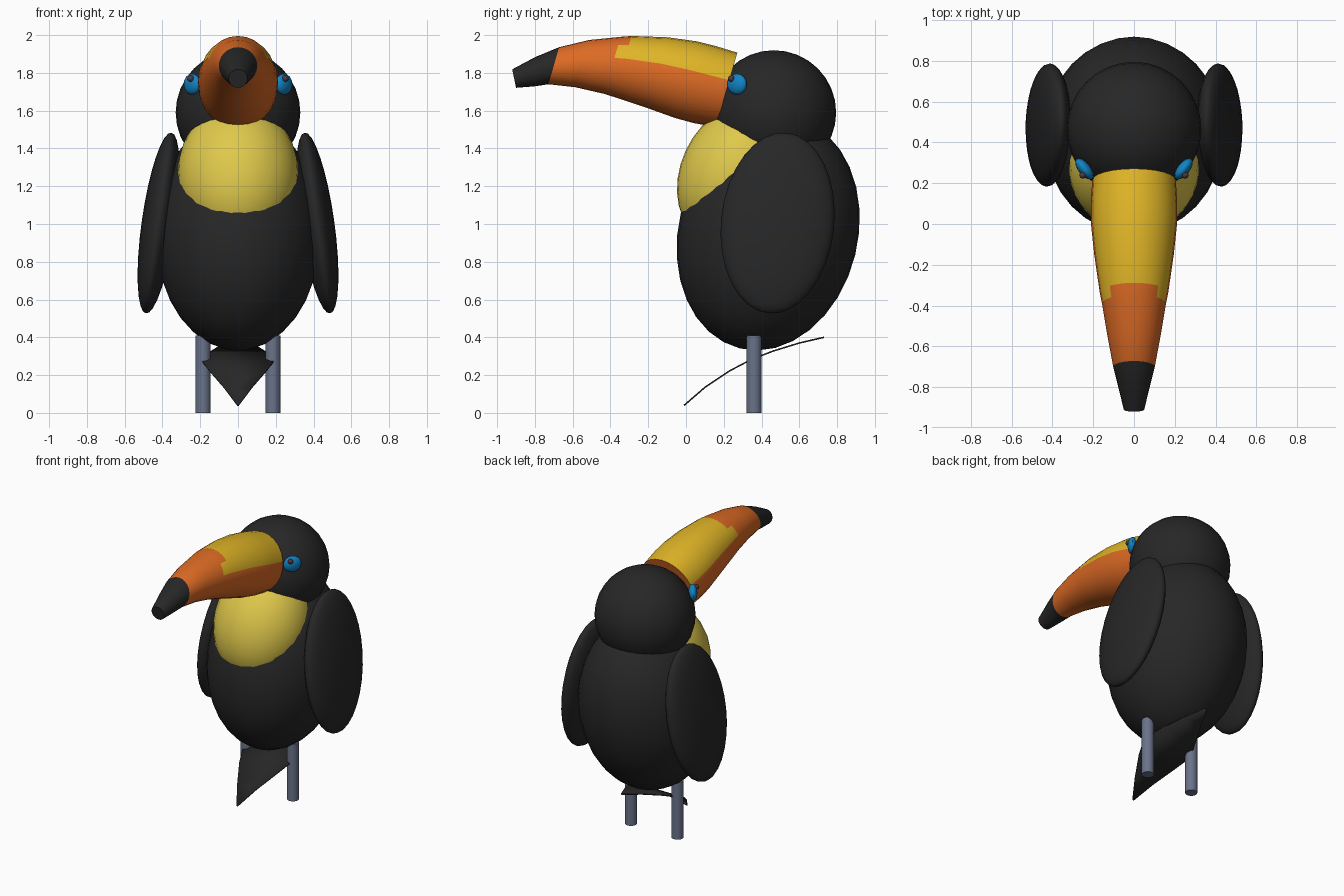
import bpy, bmesh, math
from mathutils import Matrix, Vector, Euler

cube = bpy.data.objects.get("Cube")
if cube:
    bpy.data.objects.remove(cube, do_unlink=True)


def make_material(name, rgb):
    mat = bpy.data.materials.new(name)
    mat.use_nodes = True
    mat.diffuse_color = (*rgb, 1)
    mat.node_tree.nodes["Principled BSDF"].inputs["Base Color"].default_value = (*rgb, 1)
    return mat


black = make_material("feather black", (0.02, 0.02, 0.02))
cream = make_material("chest yellow", (0.74, 0.58, 0.07))
yellow = make_material("beak yellow", (0.74, 0.46, 0.02))
orange = make_material("beak orange", (0.72, 0.145, 0.018))
blue = make_material("eye blue", (0.006, 0.23, 0.56))
pupil = make_material("pupil brown", (0.08, 0.04, 0.05))
slate = make_material("leg slate", (0.14, 0.17, 0.25))


def finish(name, bm, mats, angle=40):
    bmesh.ops.recalc_face_normals(bm, faces=bm.faces)
    mesh = bpy.data.meshes.new(name)
    bm.to_mesh(mesh)
    bm.free()
    for mat in mats:
        mesh.materials.append(mat)
    obj = bpy.data.objects.new(name, mesh)
    bpy.context.collection.objects.link(obj)
    bpy.ops.object.select_all(action="DESELECT")
    obj.select_set(True)
    bpy.context.view_layer.objects.active = obj
    bpy.ops.object.shade_smooth_by_angle(angle=math.radians(angle))
    return obj


def ellipsoid(name, centre, radii, mat, turn=(0, 0, 0), segments=32):
    bm = bmesh.new()
    bmesh.ops.create_uvsphere(bm, u_segments=segments, v_segments=segments // 2, radius=1)
    bm.transform(Matrix.LocRotScale(Vector(centre), Euler(turn), Vector(radii)))
    return finish(name, bm, [mat])


# Body, chest and head
ellipsoid("body", (0, 0.435, 0.95), (0.44, 0.475, 0.627), black, (-0.241, 0, 0))
ellipsoid("chest", (0, 0.28, 1.26), (0.32, 0.31, 0.4), cream, (-0.436, 0, 0))
ellipsoid("head", (0, 0.465, 1.59), (0.33, 0.33, 0.33), black)

# Paired parts
for side, label in ((1, "left"), (-1, "right")):
    ellipsoid(label + "_wing", (side * 0.42, 0.485, 1.005), (0.09, 0.3, 0.485), black,
              (-0.1, -0.14 * side, 0))
    ellipsoid(label + "_eye", (side * 0.243, 0.27, 1.74), (0.03, 0.062, 0.056), blue,
              (0, 0, -0.67 * side), 16)
    ellipsoid(label + "_pupil", (side * 0.25, 0.24, 1.77), (0.018, 0.018, 0.018), pupil,
              segments=12)
    bm = bmesh.new()
    bmesh.ops.create_cone(bm, cap_ends=True, segments=16, radius1=0.04, radius2=0.04,
                          depth=0.41, matrix=Matrix.Translation((side * 0.185, 0.36, 0.205)))
    finish(label + "_leg", bm, [slate])

# Beak: round sections as (y, z, radius, lean)
SECTIONS = [(0.215, 1.71, 0.205, 0.28), (0.1, 1.738, 0.212, 0.28), (0, 1.764, 0.211, 0.28),
            (-0.15, 1.801, 0.195, 0.28), (-0.335, 1.834, 0.168, 0.28),
            (-0.39, 1.84, 0.157, 0.28), (-0.55, 1.849, 0.13, 0.28),
            (-0.7, 1.838, 0.102, 0.28), (-0.8, 1.806, 0.077, 0), (-0.91, 1.77, 0.05, -0.2)]
SIDES = 24
bm = bmesh.new()
rings = []
for y, z, r, lean in SECTIONS:
    ring = []
    for k in range(SIDES):
        a = math.tau * k / SIDES
        up = r * math.sin(a)
        ring.append(bm.verts.new((r * math.cos(a), y + up * math.sin(lean),
                                  z + up * math.cos(lean))))
    rings.append(ring)
for i in range(len(rings) - 1):
    for k in range(SIDES):
        n = (k + 1) % SIDES
        face = bm.faces.new((rings[i][k], rings[i][n], rings[i + 1][n], rings[i + 1][k]))
        angle = 360 * (k + 0.5) / SIDES
        # Yellow saddle on top with two forward corners, black tip
        if i >= 7:
            face.material_index = 2
        elif 15 < angle < 165 and (i < 4 or (i == 4 and abs(angle - 90) > 40)):
            face.material_index = 1
bm.faces.new(rings[0])
bm.faces.new(rings[-1]).material_index = 2
finish("beak", bm, [orange, yellow, black])

# Tail: thin curved kite, as (y, z, half width)
TAIL = [(-0.01, 0.04, 0.004), (0.1, 0.135, 0.075), (0.23, 0.222, 0.15), (0.34, 0.28, 0.195),
        (0.46, 0.327, 0.14), (0.6, 0.37, 0.07), (0.73, 0.4, 0.006)]
bm = bmesh.new()
rows = [[bm.verts.new((s * w, y, z)) for s in (-1, 1)] for y, z, w in TAIL]
for a, b in zip(rows, rows[1:]):
    bm.faces.new((a[0], a[1], b[1], b[0]))
tail = finish("tail", bm, [black])
solid = tail.modifiers.new("thickness", "SOLIDIFY")
solid.thickness = 0.008
solid.offset = 0
